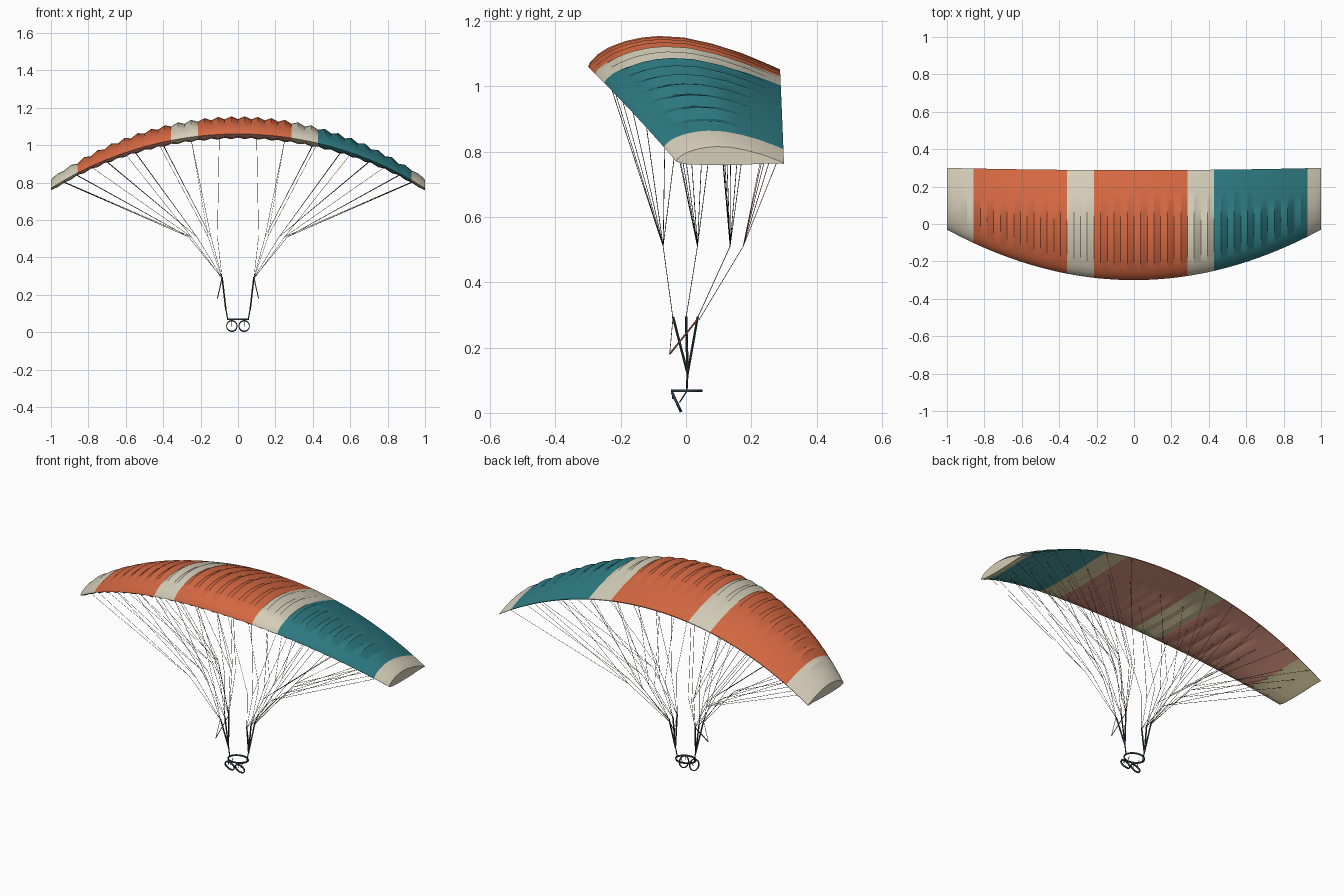
import bpy, bmesh, math
from mathutils import Vector, Matrix

if "Cube" in bpy.data.objects:
    bpy.data.objects.remove(bpy.data.objects["Cube"])


def material(name, rgb):
    m = bpy.data.materials.new(name)
    m.diffuse_color = (*rgb, 1)
    m.use_nodes = True
    m.node_tree.nodes["Principled BSDF"].inputs["Base Color"].default_value = m.diffuse_color
    return m


ORANGE = material("orange fabric", (0.66, 0.138, 0.054))
CREAM = material("cream fabric", (0.66, 0.61, 0.48))
TEAL = material("teal fabric", (0.026, 0.195, 0.223))
UNDER_ORANGE = material("dusty orange underside", (0.78, 0.34, 0.24))
UNDER_CREAM = material("sand underside", (0.80, 0.70, 0.40))
UNDER_TEAL = material("soft teal underside", (0.07, 0.34, 0.36))
CORD = material("dark cord", (0.05, 0.04, 0.035))
STRAP = material("slate webbing", (0.03, 0.05, 0.055))
BRAKE = material("rust cord", (0.40, 0.11, 0.05))


def finish(name, bm, mats, smooth=None):
    me = bpy.data.meshes.new(name)
    bmesh.ops.recalc_face_normals(bm, faces=bm.faces)
    bm.to_mesh(me)
    bm.free()
    ob = bpy.data.objects.new(name, me)
    bpy.context.collection.objects.link(ob)
    for m in mats:
        me.materials.append(m)
    if smooth:
        bpy.ops.object.select_all(action='DESELECT')
        ob.select_set(True)
        bpy.context.view_layer.objects.active = ob
        bpy.ops.object.shade_smooth_by_angle(angle=math.radians(smooth))
    return ob


# Canopy: arched wing of 28 inflated cells
CELLS = 28
TOP = [(0, 0), (.012, .027), (.05, .066), (.1, .098), (.15, .119), (.2, .136), (.28, .153),
       (.37, .161), (.5, .153), (.65, .12), (.8, .072), (.92, .022), (1, -.014)]
BOTTOM = [(1, -.022), (.85, -.032), (.6, -.044), (.3, -.047), (.1, -.039), (.03, -.024)]
R = 1.87


def lead(x):
    return Vector((x, -.30 + .27 * x * x, 1.06 - (R - math.sqrt(R * R - x * x))))


def chord(x):
    return .588 - .258 * x * x


def bottom_height(u):
    pts = [(0, 0)] + BOTTOM[::-1]
    for (a, p), (b, q) in zip(pts, pts[1:]):
        if a <= u <= b:
            return p + (q - p) * (u - a) / (b - a)
    return pts[-1][1]


def wing_point(x, u, h):
    c = chord(x)
    return lead(x) + Vector((0, u * c, h * c))


bm = bmesh.new()
rows = []
for i in range(2 * CELLS + 1):
    x = -1 + i / CELLS
    rib = i % 2 == 0
    fold = .588 / chord(x) * (1 if abs(x) < .9 else .5)
    ring = []
    for u, h in TOP:
        dip = .026 * fold * math.sin(math.pi * u ** .65) if rib and 0 < u < 1 else 0
        ring.append(bm.verts.new(wing_point(x, u, h - dip)))
    for u, h in BOTTOM:
        rise = .014 * fold if rib and u < 1 else 0
        ring.append(bm.verts.new(wing_point(x, u, h + rise)))
    rows.append(ring)
n = len(rows[0])
under = []
for a, b in zip(rows, rows[1:]):
    for k in range(n):
        f = bm.faces.new((a[k], a[(k + 1) % n], b[(k + 1) % n], b[k]))
        if k >= len(TOP):
            under.append(f)
bm.faces.new(rows[0])
bm.faces.new(rows[-1])

# Colour panels change at cell boundaries, counted from the left tip
PANELS = [(2, 1), (9, 0), (11, 1), (18, 0), (20, 1), (27, 2), (28, 1)]
for f in bm.faces:
    cell = (f.calc_center_median().x + 1) * CELLS / 2
    f.material_index = next((m for end, m in PANELS if cell < end), 1)
for f in under:
    f.material_index += 3
finish("canopy", bm, [ORANGE, CREAM, TEAL, UNDER_ORANGE, UNDER_CREAM, UNDER_TEAL], 24)


def add_tube(bm, a, b, r, sides=4):
    a, b = Vector(a), Vector(b)
    d = b - a
    rot = d.to_track_quat('Z', 'Y').to_matrix().to_4x4()
    bmesh.ops.create_cone(bm, cap_ends=True, segments=sides, radius1=r, radius2=r,
                          depth=d.length, matrix=Matrix.Translation((a + b) / 2) @ rot)


def tubes(name, segments, r, mat, sides=4):
    """Straight tubes on both sides of the centre plane."""
    bm = bmesh.new()
    for a, b in segments:
        for s in (-1, 1):
            add_tube(bm, (s * a[0], a[1], a[2]), (s * b[0], b[1], b[2]), r, sides)
    return finish(name, bm, [mat])


# Suspension lines: riser top -> branching point -> wing underside
BRANCHES = [(.11, (.10,)), (.145, (.25, .40)), (.22, (.55, .70)), (.265, (.86, .93))]
LINE_ROWS = [  # name, riser top y, branch y, chord fraction
    ("front_lines", -.04, -.07, .09),
    ("middle_lines", 0, .035, .38),
    ("rear_lines", .035, .135, .66),
]
for name, ry, by, u in LINE_ROWS:
    segs = []
    for bx, tips in BRANCHES:
        fork = (bx, by, .51)
        segs.append(((.085, ry, .29), fork))
        segs += [(fork, wing_point(t, u, bottom_height(u) + .012)) for t in tips]
    tubes(name, segs, .001, CORD)

# Brake lines reach the trailing edge
segs = []
for bx, tips in ((.16, (.25, .42)), (.25, (.60, .78, .93))):
    fork = (bx, .175, .51)
    segs.append(((.085, .04, .285), fork))
    segs += [(fork, wing_point(t, .985, -.022)) for t in tips]
tubes("brake_lines", segs, .001, BRAKE)

# Brake handles
tubes("brake_handle", [((.085, .038, .29), (.11, -.05, .18))], .0028, BRAKE)
tubes("brake_handle_cord", [((.11, -.05, .18), (.088, -.04, .29))], .0012, BRAKE)

# Risers and their links to the harness
tubes("risers", [((.065, .005, .12), (.085, y, .295)) for y in (-.04, 0, .036)],
      .004, STRAP, 6)
tubes("riser_links", [((.055, .002, .068), (.065, .005, .125))], .003, STRAP, 6)


def hoop(name, rx, ry, thick, width, matrix, segs=28):
    """Closed band of flat webbing."""
    bm = bmesh.new()
    loops = []
    for i in range(segs):
        a = 2 * math.pi * i / segs
        loops.append([bm.verts.new(matrix @ Vector(
            ((rx + dr * thick) * math.cos(a), (ry + dr * thick) * math.sin(a), dz * width)))
            for dr, dz in ((-1, -1), (1, -1), (1, 1), (-1, 1))])
    for i in range(segs):
        p, q = loops[i], loops[(i + 1) % segs]
        for k in range(4):
            j = (k + 1) % 4
            bm.faces.new((p[k], p[j], q[j], q[k]))
    return finish(name, bm, [STRAP], 40)


# Harness: waist band with two tilted leg loops
hoop("waist_band", .057, .046, .0025, .004, Matrix.Translation((0, .002, .068)))
tilt = Matrix.Rotation(math.radians(-65), 4, 'X')
for side, s in (("left", -1), ("right", 1)):
    hoop(side + "_leg_loop", .028, .031, .002, .0042,
         Matrix.Translation((s * .033, -.029, .033)) @ tilt)
tubes("leg_straps", [((.033, -.042, .066), (.033, -.04, .042)),
                     ((.033, -.02, .032), (.033, .002, .066))], .002, STRAP)
